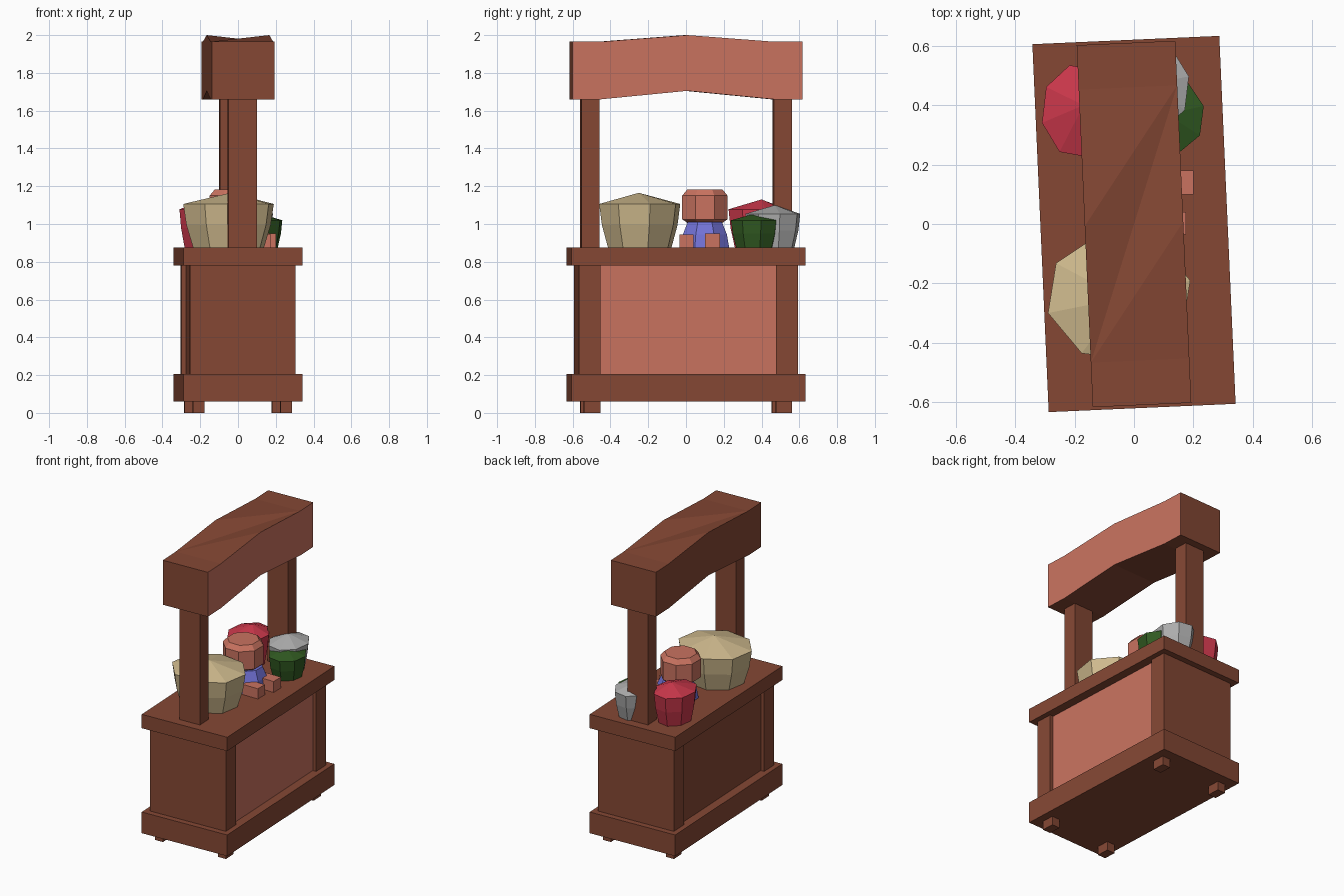
import bpy, bmesh, math
from mathutils import Matrix

if "Cube" in bpy.data.objects:
    bpy.data.objects.remove(bpy.data.objects["Cube"])

TURN = Matrix.Rotation(math.radians(2.54), 4, 'Z')   # whole stall sits slightly turned


def mat(name, r, g, b):
    m = bpy.data.materials.new(name)
    m.diffuse_color = tuple((c / 255) ** 2.2 for c in (r, g, b)) + (1,)
    m.use_nodes = True
    m.node_tree.nodes["Principled BSDF"].inputs["Base Color"].default_value = m.diffuse_color
    return m


BROWN = mat("brown_wood", 132, 73, 55)
SALMON = mat("salmon", 200, 114, 96)
BEIGE = mat("beige", 205, 184, 140)
RED = mat("red", 200, 58, 76)
GREEN = mat("green", 52, 90, 38)
GREY = mat("grey", 172, 172, 172)
BLUE = mat("blue", 114, 114, 214)


def make(name, verts, faces, *mats, turned=False):
    me = bpy.data.meshes.new(name)
    me.from_pydata(verts, [], faces)
    bm = bmesh.new()
    bm.from_mesh(me)
    bmesh.ops.recalc_face_normals(bm, faces=bm.faces)
    bm.to_mesh(me)
    bm.free()
    for m in mats:
        me.materials.append(m)
    ob = bpy.data.objects.new(name, me)
    bpy.context.collection.objects.link(ob)
    if turned:
        ob.matrix_world = TURN
    return ob


def box(name, x, y, z, m=BROWN, turned=True):
    """Box from (min, max) ranges."""
    v = [(a, b, c) for a in x for b in y for c in z]
    f = [(0, 1, 3, 2), (4, 6, 7, 5), (0, 4, 5, 1), (2, 3, 7, 6), (0, 2, 6, 4), (1, 5, 7, 3)]
    return make(name, v, f, m, turned=turned)


def rings(name, cx, cy, rx, ry, profile, m, apex=None, phase=0.0, n=8):
    """Stack of n-sided rings given as (radius factor, z), closed by a cap or an apex."""
    v = [(cx + rx * r * math.cos(phase + 2 * math.pi * i / n),
          cy + ry * r * math.sin(phase + 2 * math.pi * i / n), z)
         for r, z in profile for i in range(n)]
    f = [(k * n + i, k * n + (i + 1) % n, (k + 1) * n + (i + 1) % n, (k + 1) * n + i)
         for k in range(len(profile) - 1) for i in range(n)]
    f.append(tuple(range(n)))
    top = (len(profile) - 1) * n
    if apex:
        v.append(apex)
        f += [(top + i, top + (i + 1) % n, len(v) - 1) for i in range(n)]
    else:
        f.append(tuple(range(top, top + n)))
    return make(name, v, f, m)


# cabinet: plinth, core with recessed long sides, counter
box("plinth", (-.315, .315), (-.62, .62), (.06, .205))
box("counter", (-.315, .315), (-.62, .62), (.78, .875))
box("cabinet_core", (-.255, .25), (-.47, .47), (.2, .785))
box("front_panel", (.245, .255), (-.467, .467), (.2, .785), SALMON)
for s, side in ((-1, "near"), (1, "far")):
    box(side + "_cabinet_end", (-.28, .28), sorted((s * .465, s * .58)), (.2, .785))
    box(side + "_post", (-.075, .075), sorted((s * .462, s * .558)), (.87, 1.69))
    for t, lr in ((-1, "left"), (1, "right")):
        box(f"{side}_{lr}_foot", (t * .232 - .03, t * .232 + .03),
            (s * .508 - .043, s * .508 + .043), (0, .065))

# canopy: gently peaked profile, salmon fascia on one long side
ys = (-.61, -.46, 0, .46, .61)
low = (1.66, 1.66, 1.705, 1.66, 1.66)
high = (1.965, 1.965, 2.0, 1.965, 1.965)
cv = [(x, y, z) for zs in (low, high) for x in (-.166, .166) for y, z in zip(ys, zs)]
cf = [(5, 6, 7, 8, 9, 19, 18, 17, 16, 15), (0, 1, 2, 3, 4, 14, 13, 12, 11, 10),
      (0, 5, 15, 10), (4, 9, 19, 14)]
cf += [(i, i + 1, i + 6, i + 5) for i in range(4)]                     # underside
cf += [(10, 11, 16, 15), (13, 14, 19, 18),                             # top, dipped in the middle
       (11, 16, 17), (11, 17, 18), (11, 18, 12), (12, 18, 13)]
canopy = make("canopy", cv, cf, BROWN, SALMON, turned=True)
canopy.data.polygons[0].material_index = 1


# goods on the counter: low-poly lumps of one shape
def lump(name, cx, cy, rx, ry, h, m, apex_xy, phase=.25):
    z = .87
    prof = [(.8, z), (.96, z + .42 * h), (1.03, z + .8 * h)]
    rings(name, cx, cy, rx, ry, prof, m, (*apex_xy, z + h), phase)


lump("large_sack", -.05, -.245, .24, .215, .295, BEIGE, (-.04, -.25))
lump("red_fruit", -.185, .38, .125, .155, .26, RED, (-.17, .4))
lump("green_fruit", .12, .365, .115, .127, .187, GREEN, (.11, .37))
lump("grey_stone", .065, .46, .12, .145, .23, GREY, (.05, .47))

# seated doll: head, dress, legs, arms
rings("doll_head", -.03, .1, .13, .13,
      [(.7, 1.0), (1, 1.025), (1, 1.15), (.78, 1.182)], SALMON, phase=math.pi / 8)
rings("doll_dress", .0, .1, .14, .14,
      [(1, .87), (.9, .945), (.7, 1.01)], BLUE, phase=math.pi / 8)
box("doll_leg_a", (.06, .175), (-.035, .04), (.87, .945), SALMON, False)
box("doll_leg_b", (.06, .2), (.1, .18), (.87, .95), SALMON, False)
